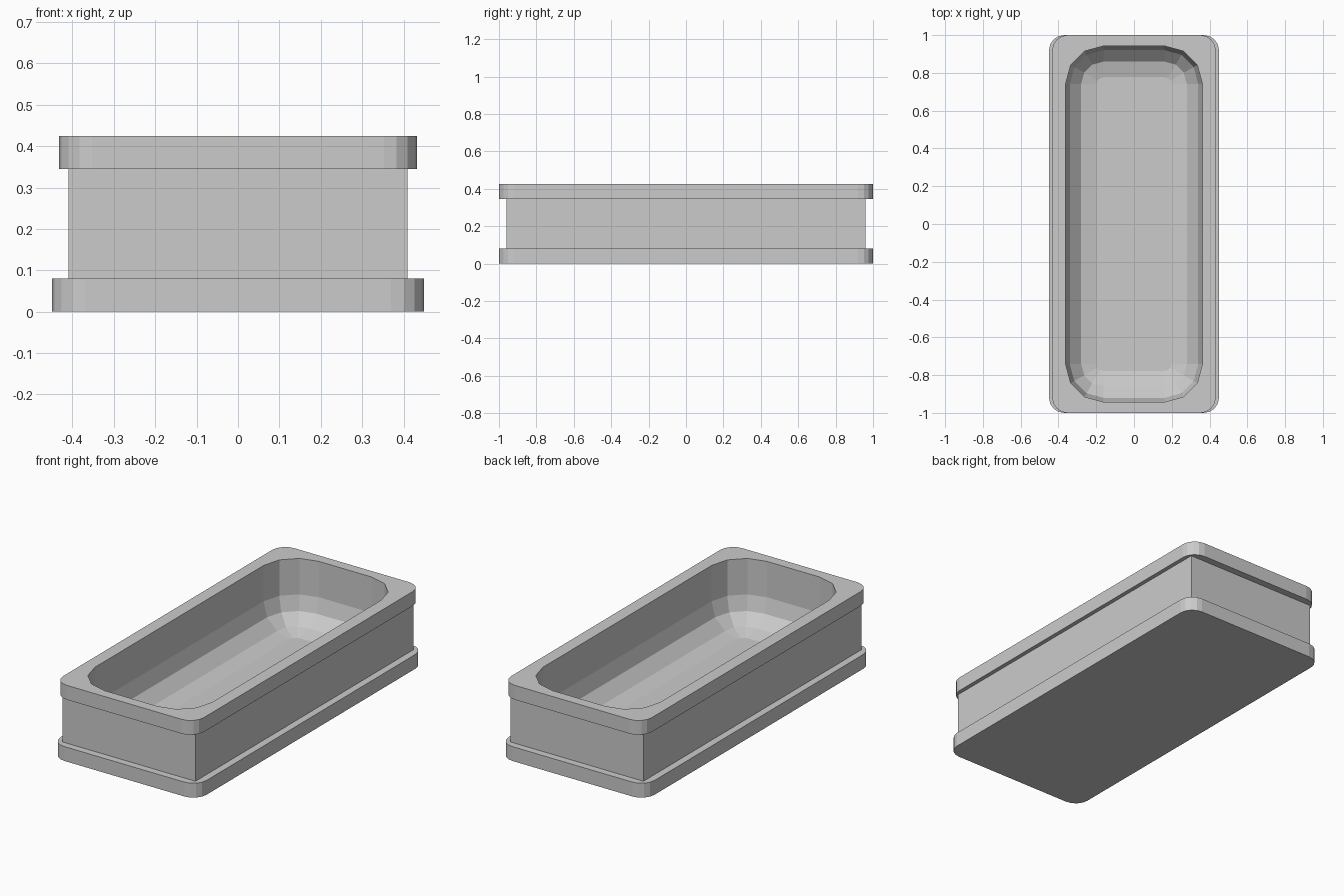
import bpy
import bmesh
from math import sin, cos, radians

if "Cube" in bpy.data.objects:
    bpy.data.objects.remove(bpy.data.objects["Cube"])

grey = bpy.data.materials.new("light grey")
grey.diffuse_color = (0.6, 0.6, 0.6, 1)
grey.use_nodes = True
grey.node_tree.nodes["Principled BSDF"].inputs["Base Color"].default_value = grey.diffuse_color

ROUND = (0, 22.5, 45, 67.5, 90)   # outer corners, four segments
COARSE = (0, 30, 30, 60, 90)      # basin corners, three segments (doubles get merged)


def ring(hx, hy, z, r=0.0, angles=ROUND):
    """Rounded rectangle outline, counter-clockwise."""
    pts = []
    for i, (sx, sy) in enumerate(((1, 1), (-1, 1), (-1, -1), (1, -1))):
        for a in angles:
            t = radians(a + 90 * i)
            pts.append((sx * (hx - r) + r * cos(t), sy * (hy - r) + r * sin(t), z))
    return pts


def loft(name, rings, cap_start=False, cap_end=False):
    """Skin a list of outlines into one part."""
    bm = bmesh.new()
    loops = [[bm.verts.new(p) for p in pts] for pts in rings]
    n = len(loops[0])
    for a, b in zip(loops, loops[1:]):
        for i in range(n):
            j = (i + 1) % n
            bm.faces.new((a[i], a[j], b[j], b[i]))
    if cap_start:
        bm.faces.new(loops[0][::-1])
    if cap_end:
        bm.faces.new(loops[-1])
    bmesh.ops.remove_doubles(bm, verts=bm.verts[:], dist=1e-5)
    mesh = bpy.data.meshes.new(name)
    bm.to_mesh(mesh)
    bm.free()
    mesh.materials.append(grey)
    obj = bpy.data.objects.new(name, mesh)
    bpy.context.collection.objects.link(obj)
    return obj


BODY = (0.41, 0.96)
TOP, RIM_Z, BASE_Z = 0.425, 0.345, 0.08

# base plinth, with a ledge around the body
loft("base", [ring(0.45, 1, 0, 0.08), ring(0.45, 1, BASE_Z, 0.08),
              ring(*BODY, BASE_Z)], cap_start=True)

# straight body walls with sharp corners
loft("body", [ring(*BODY, BASE_Z), ring(*BODY, RIM_Z)])

# overhanging rim with the basin opening
HX, HY, R = 0.362, 0.942, 0.2
loft("rim", [ring(*BODY, RIM_Z), ring(0.433, 1, RIM_Z, 0.08),
             ring(0.433, 1, TOP, 0.08), ring(HX, HY, TOP, R, COARSE)])

# basin: upright walls curving into a flat floor
FLOOR, CURVE = 0.06, 0.165
rings = [ring(HX, HY, TOP, R, COARSE)]
for a in (0, 30, 60, 90):
    d = CURVE * (1 - cos(radians(a)))
    z = FLOOR + CURVE * (1 - sin(radians(a)))
    rings.append(ring(HX - d, HY - d, z, R - d, COARSE))
loft("basin", rings, cap_end=True)
